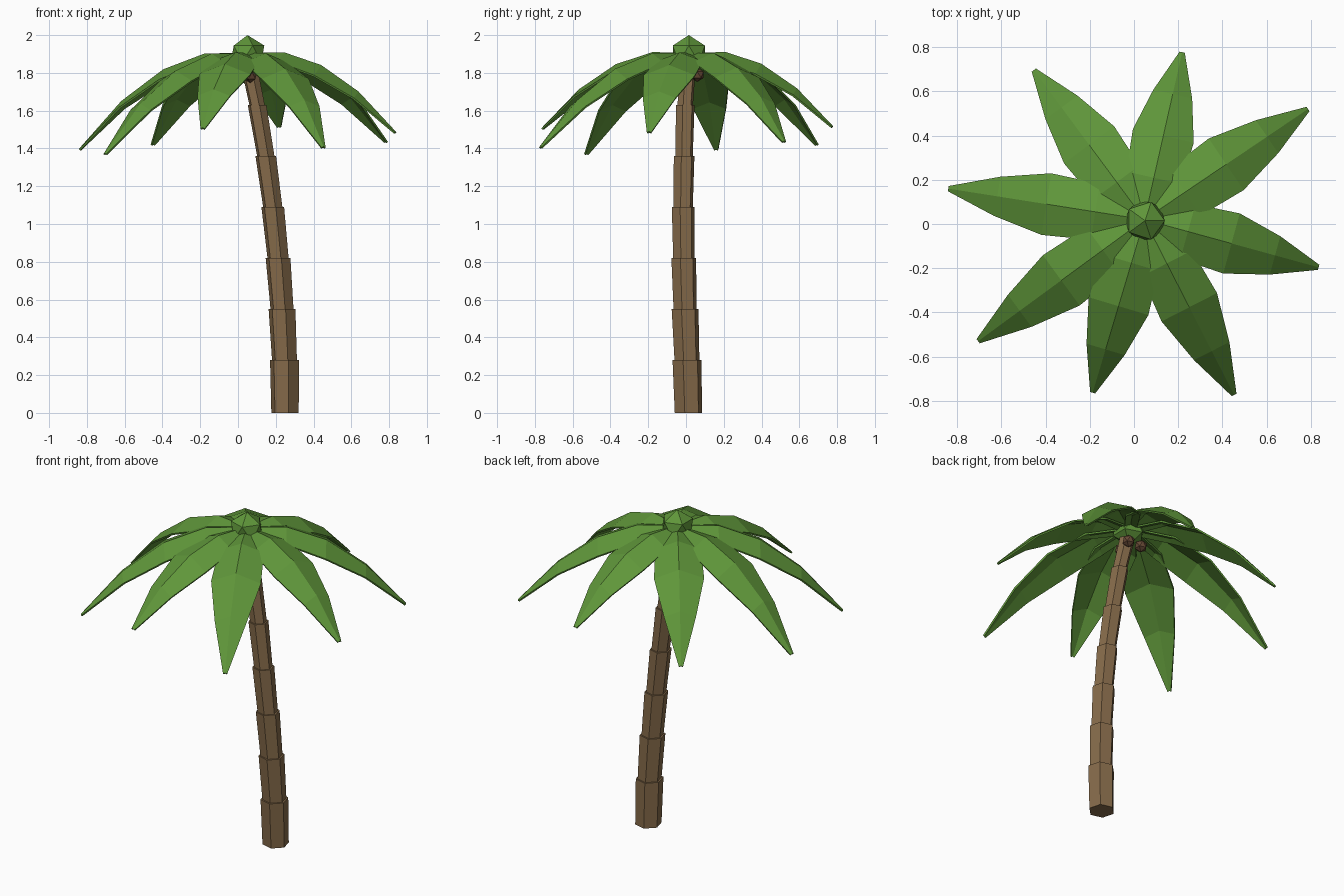
import bpy, bmesh, math
from mathutils import Vector, Matrix

if "Cube" in bpy.data.objects:
    bpy.data.objects.remove(bpy.data.objects["Cube"])


def material(name, rgb):
    m = bpy.data.materials.new(name)
    m.diffuse_color = (*rgb, 1)
    m.use_nodes = True
    m.node_tree.nodes["Principled BSDF"].inputs["Base Color"].default_value = m.diffuse_color
    return m


GREEN = material("leaf green", (0.115, 0.305, 0.042))
BROWN = material("bark brown", (0.235, 0.145, 0.068))
NUT = material("nut brown", (0.13, 0.065, 0.035))


def finish(name, bm, mat):
    bmesh.ops.recalc_face_normals(bm, faces=bm.faces)
    me = bpy.data.meshes.new(name)
    bm.to_mesh(me)
    bm.free()
    me.materials.append(mat)
    ob = bpy.data.objects.new(name, me)
    bpy.context.collection.objects.link(ob)
    return ob


# Trunk: stacked six-sided segments, each flaring upward, along a leaning curve
path = [Vector(p) for p in [
    (0.249, 0.013, 0), (0.246, 0.005, 0.28), (0.233, -0.005, 0.55), (0.212, -0.012, 0.82),
    (0.184, -0.015, 1.09), (0.147, -0.010, 1.36), (0.101, -0.004, 1.63), (0.047, 0.012, 1.89)]]
bm = bmesh.new()
for i in range(len(path) - 1):
    top_r = 0.079 - 0.0056 * i
    rings = []
    for c, r in ((path[i], 0.075 if i == 0 else top_r * 0.93), (path[i + 1], top_r)):
        rings.append([bm.verts.new(c + Vector((r * math.cos(a), r * math.sin(a), 0)))
                      for a in (math.radians(60 * k - 15) for k in range(6))])
    for k in range(6):
        n = (k + 1) % 6
        bm.faces.new((rings[0][k], rings[0][n], rings[1][n], rings[1][k]))
    bm.faces.new(rings[0][::-1])
    bm.faces.new(rings[1])
finish("trunk", bm, BROWN)


# Crown bud and nuts: plain icosahedrons
def ball(name, pos, r, mat):
    bm = bmesh.new()
    bmesh.ops.create_icosphere(bm, subdivisions=1, radius=r, matrix=Matrix.Translation(pos))
    finish(name, bm, mat)


ball("crown_bud", (0.05, 0.015, 1.9), 0.1, GREEN)
for i, p in enumerate([(0.09, 0.06, 1.79), (0.0, 0.06, 1.79), (0.065, -0.035, 1.785)]):
    ball(f"nut_{i + 1}", p, 0.038, NUT)

# Fronds: drooping folded blades from the crown to each tip
tips = [(0.787, 0.52, 1.44), (0.835, -0.196, 1.49), (0.453, -0.773, 1.41), (-0.187, -0.763, 1.51),
        (-0.705, -0.53, 1.375), (-0.84, 0.16, 1.40), (-0.453, 0.696, 1.425), (0.218, 0.777, 1.52)]
half_widths = [0.04, 0.128, 0.141, 0.09, 0.012]
root = Vector((0.047, 0.02, 1.905))
for i, tip in enumerate(tips):
    span = Vector(tip) - root
    drop = span.z
    span.z = 0
    side = Vector((-span.y, span.x, 0)).normalized()
    bm = bmesh.new()
    rows = []
    for j, w in enumerate(half_widths):
        t = j / 4
        rib = root + span * t + Vector((0, 0, 0.16 * t + (drop - 0.16) * t * t))
        low = Vector((0, 0, -0.38 * w))
        rows.append([bm.verts.new(v) for v in (rib + side * w + low, rib, rib - side * w + low)])
    for a, b in zip(rows, rows[1:]):
        for k in range(2):
            bm.faces.new((a[k], a[k + 1], b[k + 1], b[k]))
    bm.normal_update()
    if sum(f.normal.z for f in bm.faces) < 0:
        bmesh.ops.reverse_faces(bm, faces=bm.faces)
    me = bpy.data.meshes.new(f"frond_{i + 1}")
    bm.to_mesh(me)
    bm.free()
    me.materials.append(GREEN)
    ob = bpy.data.objects.new(f"frond_{i + 1}", me)
    bpy.context.collection.objects.link(ob)
    mod = ob.modifiers.new("thickness", 'SOLIDIFY')
    mod.thickness = 0.01
    mod.offset = -1
